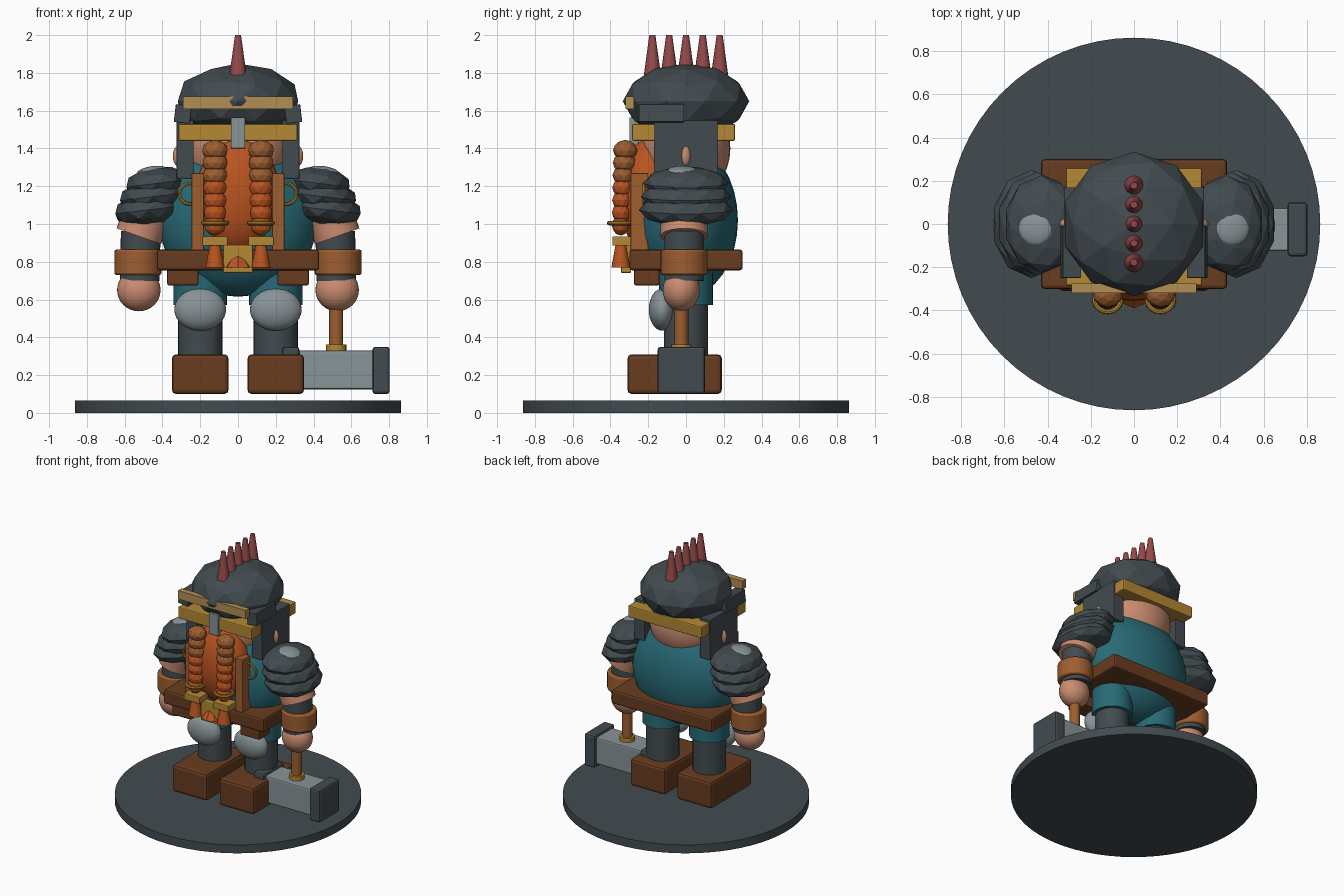
import bpy, math
from mathutils import Vector

if "Cube" in bpy.data.objects:
    bpy.data.objects.remove(bpy.data.objects["Cube"])


def mat(name, r, g, b):
    m = bpy.data.materials.new(name)
    lin = [((c / 255 + 0.055) / 1.055) ** 2.4 for c in (r, g, b)]
    m.diffuse_color = (*lin, 1)
    m.use_nodes = True
    m.node_tree.nodes["Principled BSDF"].inputs["Base Color"].default_value = m.diffuse_color
    return m


IRON = mat("dark iron", 66, 75, 80)
STEEL = mat("light steel", 136, 147, 151)
TEAL = mat("teal cloth", 40, 106, 118)
ORANGE = mat("orange hair", 186, 84, 32)
BROWN = mat("dark leather", 104, 60, 32)
TAN = mat("tan leather", 158, 94, 48)
GOLD = mat("gold", 180, 136, 52)
PALE = mat("pale brass", 178, 142, 82)
SKIN = mat("skin", 202, 140, 112)
RED = mat("red spikes", 150, 74, 74)


def finish(name, m, smooth=True):
    o = bpy.context.object
    o.name = name
    o.data.materials.append(m)
    if smooth:
        bpy.ops.object.shade_smooth_by_angle(angle=math.radians(35))
    return o


def box(name, m, x, y, z, bevel=0.0, rot=(0, 0, 0)):
    """Box from (min, max) ranges."""
    bpy.ops.mesh.primitive_cube_add(size=1, location=[(a + b) / 2 for a, b in (x, y, z)], rotation=rot)
    o = bpy.context.object
    o.scale = [b - a for a, b in (x, y, z)]
    bpy.ops.object.transform_apply(location=False, rotation=False, scale=True)
    if bevel:
        mod = o.modifiers.new("bevel", 'BEVEL')
        mod.width, mod.segments = bevel, 2
    return finish(name, m, False)


def ball(name, m, loc, rad, rot=(0, 0, 0)):
    bpy.ops.mesh.primitive_uv_sphere_add(segments=32, ring_count=16, radius=1, location=loc, rotation=rot)
    bpy.context.object.scale = rad
    return finish(name, m)


def gem(name, m, loc, rad, rot=(0, 0, 0)):
    """Faceted ball."""
    bpy.ops.mesh.primitive_ico_sphere_add(subdivisions=2, radius=1, location=loc, rotation=rot)
    bpy.context.object.scale = rad
    return finish(name, m, False)


def rod(name, m, a, b, r1, r2=None, sides=32):
    """Cylinder or tapered cone from a to b."""
    a, b = Vector(a), Vector(b)
    bpy.ops.mesh.primitive_cone_add(vertices=sides, radius1=r1, radius2=r1 if r2 is None else r2,
                                    depth=(b - a).length, location=(a + b) / 2)
    bpy.context.object.rotation_euler = (b - a).to_track_quat('Z', 'Y').to_euler()
    return finish(name, m)


def ring(name, m, loc, R, r, rot=(0, 0, 0)):
    bpy.ops.mesh.primitive_torus_add(major_radius=R, minor_radius=r, major_segments=24,
                                     minor_segments=8, location=loc, rotation=rot)
    return finish(name, m)


def side(s, a, b):
    return (min(s * a, s * b), max(s * a, s * b))


# Stand
rod("stand", IRON, (0, 0, 0), (0, 0, 0.065), 0.863, sides=64)

# Body and belt
ball("torso", TEAL, (0, 0, 1.02), (0.42, 0.275, 0.405))
box("belt", BROWN, (-0.43, 0.43), (-0.3, 0.3), (0.755, 0.865), 0.015)
box("buckle", GOLD, (-0.08, 0.08), (-0.345, -0.29), (0.74, 0.89), 0.008)

# Head, beard, helmet
ball("head", SKIN, (0, 0, 1.4), (0.27, 0.235, 0.27))
ball("beard", ORANGE, (0, -0.2, 1.15), (0.225, 0.155, 0.3))
rod("beard_tip", ORANGE, (0, -0.31, 0.77), (0, -0.31, 0.87), 0.08, 0.005, 8)
gem("helmet", IRON, (0, 0, 1.65), (0.335, 0.335, 0.2))
box("helmet_band", GOLD, (-0.315, 0.315), (-0.285, 0.26), (1.44, 1.53), 0.008)
box("brow_bar", PALE, (-0.29, 0.29), (-0.32, -0.275), (1.61, 1.675))
box("nose_guard", STEEL, (-0.038, 0.038), (-0.3, -0.25), (1.4, 1.565), 0.004)
for i in range(5):
    y = (i - 2) * 0.089
    rod("helmet_spike", RED, (0, y, 1.79), (0, y, 2.0), 0.045, 0.016, 16)

for s in (-1, 1):
    # Helmet sides and ears
    box("cheek_plate", IRON, side(s, 0.235, 0.325), (-0.17, 0.17), (1.24, 1.55), 0.006)
    box("temple_plate", IRON, side(s, 0.25, 0.335), (-0.25, -0.01), (1.535, 1.63),
        0.004, (0, -s * 0.12, 0))
    ball("ear", SKIN, (s * 0.315, 0, 1.36), (0.03, 0.025, 0.055))
    ring("earring", GOLD, (s * 0.255, -0.22, 1.16), 0.055, 0.009, (math.pi / 2, 0, 0))

    # Braids
    for i in range(7):
        gem("braid_bead", TAN if i < 3 else ORANGE, (s * 0.122, -0.322 - 0.004 * i, 1.39 - 0.066 * i),
            (0.07 - 0.002 * i, 0.065 - 0.003 * i, 0.055))
    ring("braid_ring", GOLD, (s * 0.122, -0.345, 1.005), 0.062, 0.012)
    box("braid_clasp", GOLD, side(s, 0.055, 0.19), (-0.39, -0.285), (0.885, 0.935), 0.005)
    rod("braid_tip", ORANGE, (s * 0.122, -0.345, 0.77), (s * 0.122, -0.345, 0.89), 0.05, 0.028, 12)

    # Straps and pouches
    box("strap", TAN, side(s, 0.18, 0.245), (-0.293, -0.2), (0.86, 1.27), 0.005)
    box("pouch", BROWN, side(s, 0.21, 0.375), (-0.275, -0.14), (0.675, 0.78), 0.01)

    # Layered shoulder armour
    for x, z, rx, ry in ((0.43, 1.215, 0.17, 0.225), (0.45, 1.145, 0.185, 0.24), (0.475, 1.075, 0.185, 0.25)):
        gem("shoulder_plate", IRON, (s * x, 0, z), (rx, ry, 0.09), (0, s * 0.12, 0))
    ball("shoulder_stud", STEEL, (s * 0.455, -0.02, 1.28), (0.08, 0.08, 0.026), (0, s * 0.15, 0))

    # Arms
    rod("upper_arm", SKIN, (s * 0.43, -0.01, 1.2), (s * 0.525, -0.01, 0.935), 0.125)
    rod("sleeve", IRON, (s * 0.52, -0.01, 0.7), (s * 0.515, -0.01, 0.96), 0.105)
    b = rod("bracer", TAN, (s * 0.53, -0.01, 0.73), (s * 0.53, -0.01, 0.865), 0.124)
    bv = b.modifiers.new("bevel", 'BEVEL')
    bv.width, bv.segments = 0.01, 2
    ball("hand", SKIN, (s * 0.525, -0.025, 0.65), (0.115, 0.098, 0.112))

    # Legs and boots
    rod("thigh", TEAL, (s * 0.2, 0, 0.57), (s * 0.2, 0, 0.85), 0.142)
    rod("shin", IRON, (s * 0.2, 0, 0.25), (s * 0.2, 0, 0.62), 0.117)
    ball("knee_pad", STEEL, (s * 0.2, -0.125, 0.547), (0.137, 0.072, 0.112))
    box("boot", BROWN, side(s, 0.05, 0.35), (-0.31, 0.19), (0.1, 0.31), 0.022)

# Hammer
rod("hammer_handle", TAN, (0.52, -0.025, 0.3), (0.52, -0.025, 0.66), 0.037, sides=16)
rod("hammer_collar", GOLD, (0.52, -0.025, 0.32), (0.52, -0.025, 0.362), 0.055, sides=16)
box("hammer_head", STEEL, (0.28, 0.74), (-0.125, 0.075), (0.125, 0.33), 0.01)
for x in ((0.235, 0.325), (0.712, 0.803)):
    box("hammer_cap", IRON, x, (-0.15, 0.1), (0.1, 0.35), 0.015)
